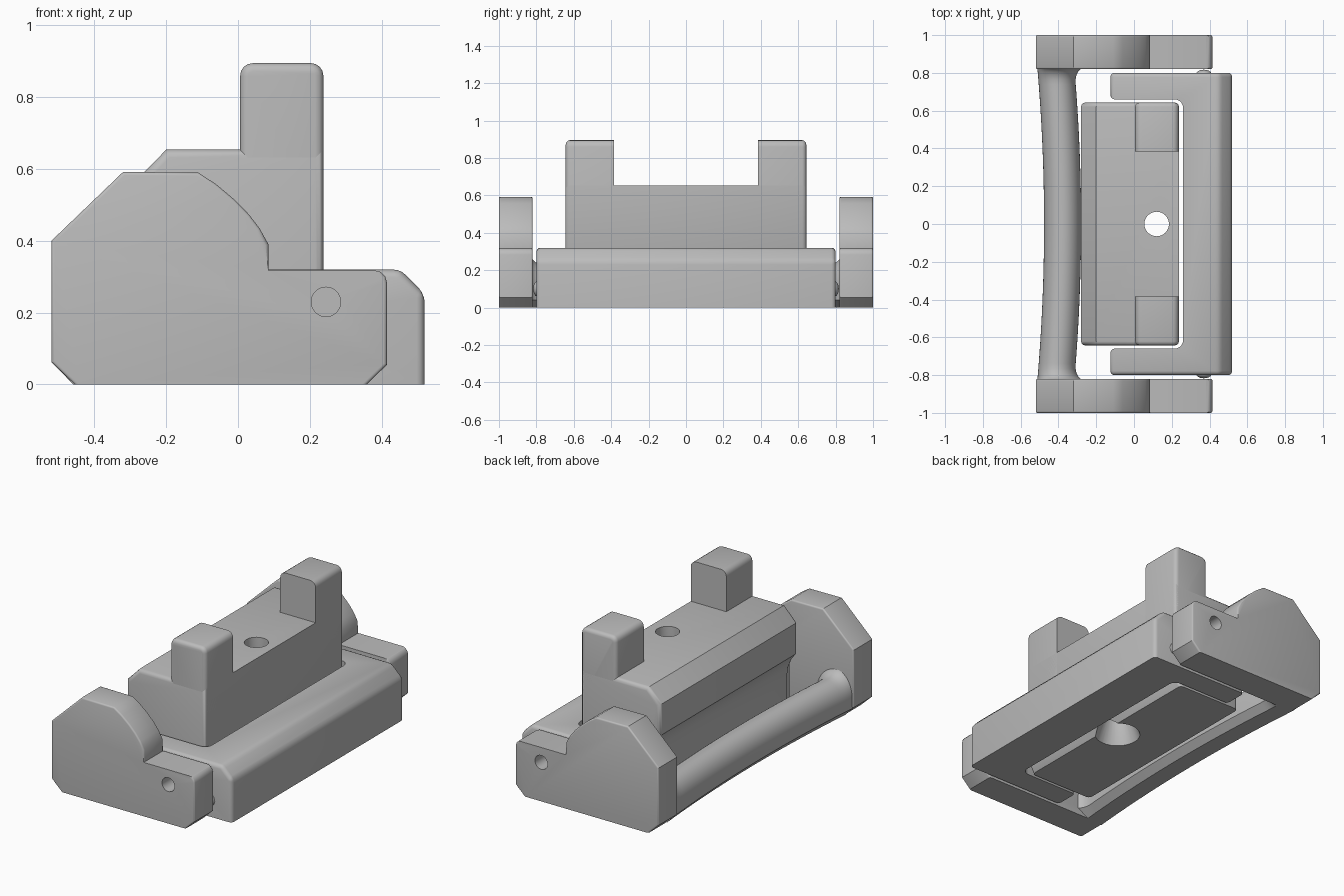
import bpy, bmesh, math
from mathutils import Vector

cube = bpy.data.objects.get("Cube")
if cube:
    bpy.data.objects.remove(cube, do_unlink=True)

grey = bpy.data.materials.new("plain grey")
grey.use_nodes = True
grey.diffuse_color = (0.5, 0.5, 0.5, 1)
grey.node_tree.nodes["Principled BSDF"].inputs["Base Color"].default_value = (0.5, 0.5, 0.5, 1)


def finish(bm, name):
    """Turn a bmesh into a shaded, coloured object."""
    bmesh.ops.recalc_face_normals(bm, faces=bm.faces)
    mesh = bpy.data.meshes.new(name)
    bm.to_mesh(mesh)
    bm.free()
    mesh.materials.append(grey)
    obj = bpy.data.objects.new(name, mesh)
    bpy.context.collection.objects.link(obj)
    return obj


def smooth(obj):
    bpy.ops.object.select_all(action='DESELECT')
    obj.select_set(True)
    bpy.context.view_layer.objects.active = obj
    bpy.ops.object.shade_smooth_by_angle(angle=math.radians(32))


def prism(points, axis, a, b):
    """Extrude a profile: (x, z) along y, or (x, y) along z."""
    place = (lambda p, t: (p[0], t, p[1])) if axis == 'y' else (lambda p, t: (p[0], p[1], t))
    bm = bmesh.new()
    face = bm.faces.new([bm.verts.new(place(p, a)) for p in points])
    moved = bmesh.ops.extrude_face_region(bm, geom=[face])["geom"]
    for v in moved:
        if isinstance(v, bmesh.types.BMVert):
            v.co = place((v.co.x, v.co.z if axis == 'y' else v.co.y), b)
    bmesh.ops.recalc_face_normals(bm, faces=bm.faces)
    return bm


def bevel(bm, rule, size, segments=3):
    """Round the sharp edges whose middle and direction pass the rule."""
    bm.normal_update()
    edges = []
    for e in bm.edges:
        p, q = e.verts[0].co, e.verts[1].co
        if e.calc_face_angle(0) > 0.3 and rule((p + q) / 2, (q - p).normalized()):
            edges.append(e)
    bmesh.ops.bevel(bm, geom=edges, offset=size, offset_type='OFFSET', segments=segments,
                    profile=0.5, affect='EDGES', clamp_overlap=True)


def drill(obj, centre, r1, r2, depth, axis='z'):
    """Cut a round or conical hole."""
    bpy.ops.mesh.primitive_cone_add(vertices=32, radius1=r1, radius2=r2, depth=depth, location=centre,
                                    rotation=(math.pi / 2 if axis == 'y' else 0, 0, 0))
    cutter = bpy.context.object
    cutter.hide_render = True
    cutter.data.materials.append(grey)
    mod = obj.modifiers.new("hole", 'BOOLEAN')
    mod.operation, mod.object, mod.solver = 'DIFFERENCE', cutter, 'EXACT'
    bpy.context.view_layer.objects.active = obj
    bpy.ops.object.modifier_apply(modifier=mod.name)
    bpy.data.objects.remove(cutter, do_unlink=True)


def near(a, b):
    return abs(a - b) < 0.004


# Side plates, with a curved shoulder and a pivot hole
shoulder = [(-0.11, 0.59), (-0.06, 0.557), (-0.01, 0.515), (0.03, 0.474), (0.06, 0.435), (0.085, 0.39)]
plate_profile = [(-0.455, 0), (-0.52, 0.062), (-0.52, 0.4), (-0.32, 0.592)] + shoulder + \
                [(0.085, 0.318), (0.415, 0.318), (0.415, 0.055), (0.358, 0)]
for s, side in ((1, "left"), (-1, "right")):
    bm = prism(plate_profile, 'y', s * 0.82, s)
    bevel(bm, lambda m, d: near(m.x, 0.415) and near(m.z, 0.318), 0.035)
    # rims, kept crisp along the low deck
    bevel(bm, lambda m, d: abs(d.y) < 0.1 and m.z > 0.01
          and not (near(m.z, 0.318) and abs(d.x) > 0.9), 0.022)
    plate = finish(bm, side + "_side_plate")
    drill(plate, (0.245, s * 0.91, 0.23), 0.041, 0.041, 0.3, 'y')
    smooth(plate)

# Grip bar: a D-shaped section swept on a gentle bow, flaring into the plates
bm = bmesh.new()
rings = []
steps, sides, half = 40, 20, 0.83
for i in range(steps + 1):
    y = -half * math.cos(math.pi * i / steps)
    centre = -0.378 - 0.036 * (y / half) ** 2
    t = max(0, (abs(y) - 0.75) / 0.08)
    flare = 0.065 * (1 - math.sqrt(max(0, 1 - t * t)))
    ring = []
    for k in range(sides + 1):
        a = math.pi * k / sides
        c = math.cos(a)
        x = centre + c * (0.098 + (flare if c > 0 else 0))
        ring.append((x, y, 0.11 + (0.115 + flare) * math.sin(a)))
    ring += [(centre - 0.098, y, 0.055), (centre - 0.045, y, 0),
             (centre + 0.06, y, 0), (centre + 0.098 + flare, y, 0.04)]
    rings.append([bm.verts.new(p) for p in ring])
for r, q in zip(rings, rings[1:]):
    for k in range(len(r)):
        n = (k + 1) % len(r)
        bm.faces.new((r[k], r[n], q[n], q[k]))
bm.faces.new(rings[0])
bm.faces.new(rings[-1])
smooth(finish(bm, "grip_bar"))

# C-shaped bracket around the body
fillet = [(0.26 - 0.045 * (1 - math.sin(a)), 0.66 - 0.045 * (1 - math.cos(a)))
          for a in [math.pi / 2 * k / 5 for k in range(6)]]
upper = [(0.52, 0.8), (-0.125, 0.8), (-0.125, 0.66)] + fillet
outline = upper + [(x, -y) for x, y in reversed(upper)]
bm = prism(outline, 'z', 0, 0.32)
bevel(bm, lambda m, d: near(m.x, 0.52) and near(m.z, 0.32), 0.068, 1)
bevel(bm, lambda m, d: m.z > 0.01 and (abs(m.y) > 0.79 or m.x > 0.44 or m.x < -0.12), 0.022)
bracket = finish(bm, "bracket")
for s in (1, -1):
    drill(bracket, (0.245, s * 0.78, 0.23), 0.041, 0.041, 0.12, 'y')
smooth(bracket)

# Small catch domes between bracket and plates
for s, side in ((1, "left"), (-1, "right")):
    bpy.ops.mesh.primitive_uv_sphere_add(segments=20, ring_count=12, radius=0.04,
                                         location=(0.37, s * 0.795, 0.1))
    dome = bpy.context.object
    dome.name = side + "_catch_dome"
    dome.scale.y = 0.55
    dome.data.materials.append(grey)
    smooth(dome)

# Main body, relieved at the back so the bar can swing under it
body_profile = [(0.2, 0), (0.238, 0.07), (0.238, 0.654), (-0.2, 0.654), (-0.28, 0.572), (-0.28, 0.39),
                (-0.25, 0.35), (-0.225, 0.29), (-0.215, 0.2), (-0.215, 0)]
bm = prism(body_profile, 'y', -0.643, 0.643)
bevel(bm, lambda m, d: abs(m.y) > 0.64 and m.z > 0.01, 0.022)
body = finish(bm, "body")
drill(body, (0.12, 0, 0.4), 0.065, 0.065, 1)
drill(body, (0.12, 0, 0.06), 0.14, 0.065, 0.2)
smooth(body)

# Upright posts at both ends of the body
for s, side in ((1, "left"), (-1, "right")):
    bm = prism([(0.006, 0.5), (0.238, 0.5), (0.238, 0.895), (0.006, 0.895)], 'y', s * 0.385, s * 0.643)
    bevel(bm, lambda m, d: abs(d.y) > 0.9 and m.z > 0.8, 0.035, 4)
    bevel(bm, lambda m, d: abs(m.y) > 0.64 and m.z > 0.51, 0.022)
    smooth(finish(bm, side + "_post"))
